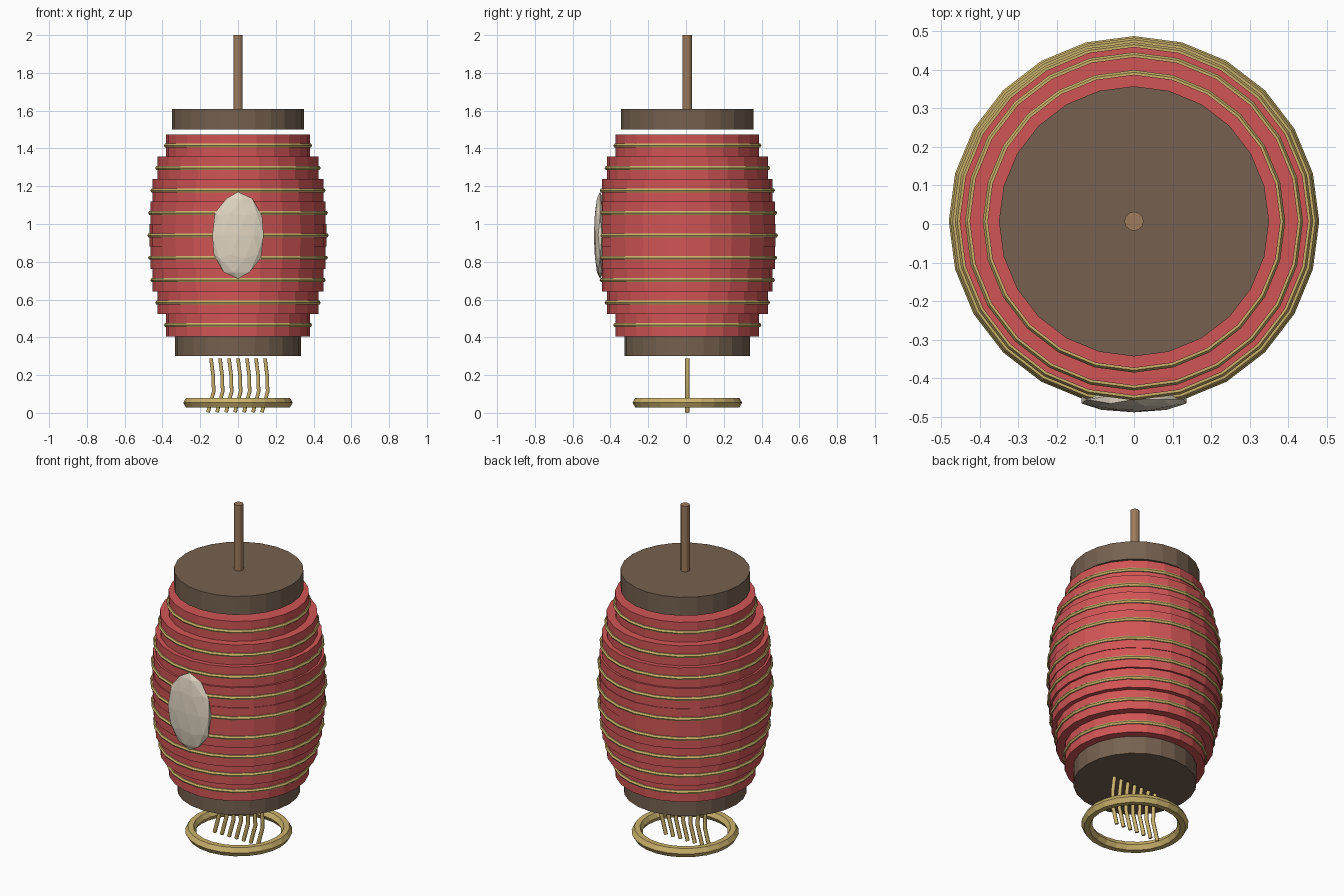
import bpy, math

if "Cube" in bpy.data.objects:
    bpy.data.objects.remove(bpy.data.objects["Cube"])

CY = 0.007  # lantern axis sits slightly behind centre because of the front oval


def material(name, rgb):
    m = bpy.data.materials.new(name)
    m.diffuse_color = (*rgb, 1)
    m.use_nodes = True
    m.node_tree.nodes["Principled BSDF"].inputs["Base Color"].default_value = m.diffuse_color
    return m


RED = material("red_paper", (0.64, 0.09, 0.09))
BROWN = material("dark_wood", (0.18, 0.12, 0.08))
ROD = material("rod_wood", (0.34, 0.20, 0.11))
GOLD = material("gold", (0.60, 0.45, 0.15))
CREAM = material("cream", (0.75, 0.67, 0.54))


def finish(name, mat):
    o = bpy.context.object
    o.name = name
    o.data.materials.append(mat)
    return o


def cylinder(name, r, z0, z1, mat, sides=24):
    bpy.ops.mesh.primitive_cylinder_add(vertices=sides, radius=r, depth=z1 - z0,
                                        location=(0, CY, (z0 + z1) / 2))
    return finish(name, mat)


def ring(name, major, minor, z, mat):
    bpy.ops.mesh.primitive_torus_add(major_segments=24, minor_segments=6,
                                     major_radius=major, minor_radius=minor,
                                     location=(0, CY, z))
    return finish(name, mat)


# Barrel body: nine stacked drums, each with a gold hoop round its middle
radii = [0.38, 0.426, 0.452, 0.464, 0.468]
for i in range(9):
    r = radii[min(i, 8 - i)]
    z = 0.465 + 0.11875 * i
    cylinder(f"body_drum_{i + 1}", r, z - 0.06, z + 0.06, RED)
    ring(f"hoop_{i + 1}", r, 0.012, z, GOLD)

# Wooden caps and hanging rod
cylinder("top_cap", 0.35, 1.50, 1.61, BROWN)
cylinder("bottom_cap", 0.333, 0.30, 0.406, BROWN)
cylinder("hanging_rod", 0.025, 1.60, 2.0, ROD, 12)

# Faceted oval on the front
bpy.ops.mesh.primitive_ico_sphere_add(subdivisions=2, radius=1, location=(0, -0.455, 0.94))
oval = finish("front_oval", CREAM)
oval.scale = (0.143, 0.033, 0.23)

# Base ring
ring("base_ring", 0.26, 0.03, 0.054, GOLD)

# Row of bent tassel strands
path = [(0, 0.288), (0.011, 0.2), (0.014, 0.113), (-0.016, 0.003)]
for i in range(7):
    x = (i - 3) * 0.0476
    cu = bpy.data.curves.new(f"tassel_strand_{i + 1}", 'CURVE')
    cu.dimensions = '3D'
    cu.bevel_depth = 0.011
    cu.bevel_resolution = 1
    cu.use_fill_caps = True
    sp = cu.splines.new('POLY')
    sp.points.add(len(path) - 1)
    for p, (dx, z) in zip(sp.points, path):
        p.co = (x + dx, CY, z, 1)
    cu.materials.append(GOLD)
    bpy.context.collection.objects.link(bpy.data.objects.new(cu.name, cu))
